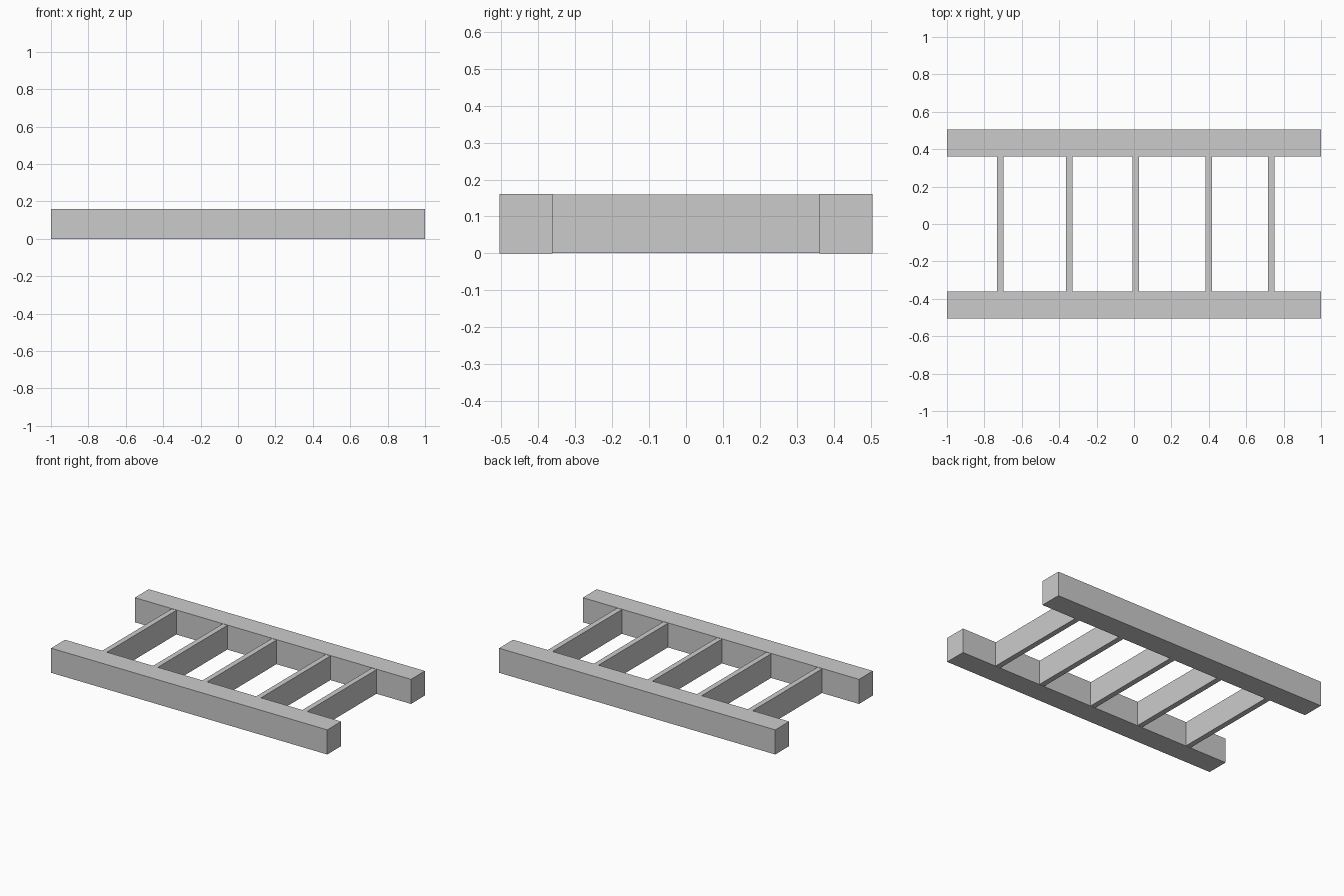
import bpy

if "Cube" in bpy.data.objects:
    bpy.data.objects.remove(bpy.data.objects["Cube"])


def box(name, lo, hi):
    """Axis-aligned box between two corners."""
    bpy.ops.mesh.primitive_cube_add(size=1, location=[(a + b) / 2 for a, b in zip(lo, hi)])
    ob = bpy.context.object
    ob.name = name
    ob.scale = [b - a for a, b in zip(lo, hi)]
    bpy.ops.object.transform_apply(location=False, rotation=False, scale=True)
    return ob


HEIGHT, INNER, OUTER = 0.161, 0.361, 0.505

# Two long side rails
box("front_rail", (-1, -OUTER, 0), (1, -INNER, HEIGHT))
box("back_rail", (-1, INNER, 0), (1, OUTER, HEIGHT))

# Thin cross slats, slightly unevenly spaced, butted between the rails
for i, x in enumerate((-0.716, -0.347, 0.01, 0.40, 0.734), 1):
    box(f"cross_slat_{i}", (x - 0.0175, -INNER, 0.001), (x + 0.0175, INNER, HEIGHT - 0.002))
